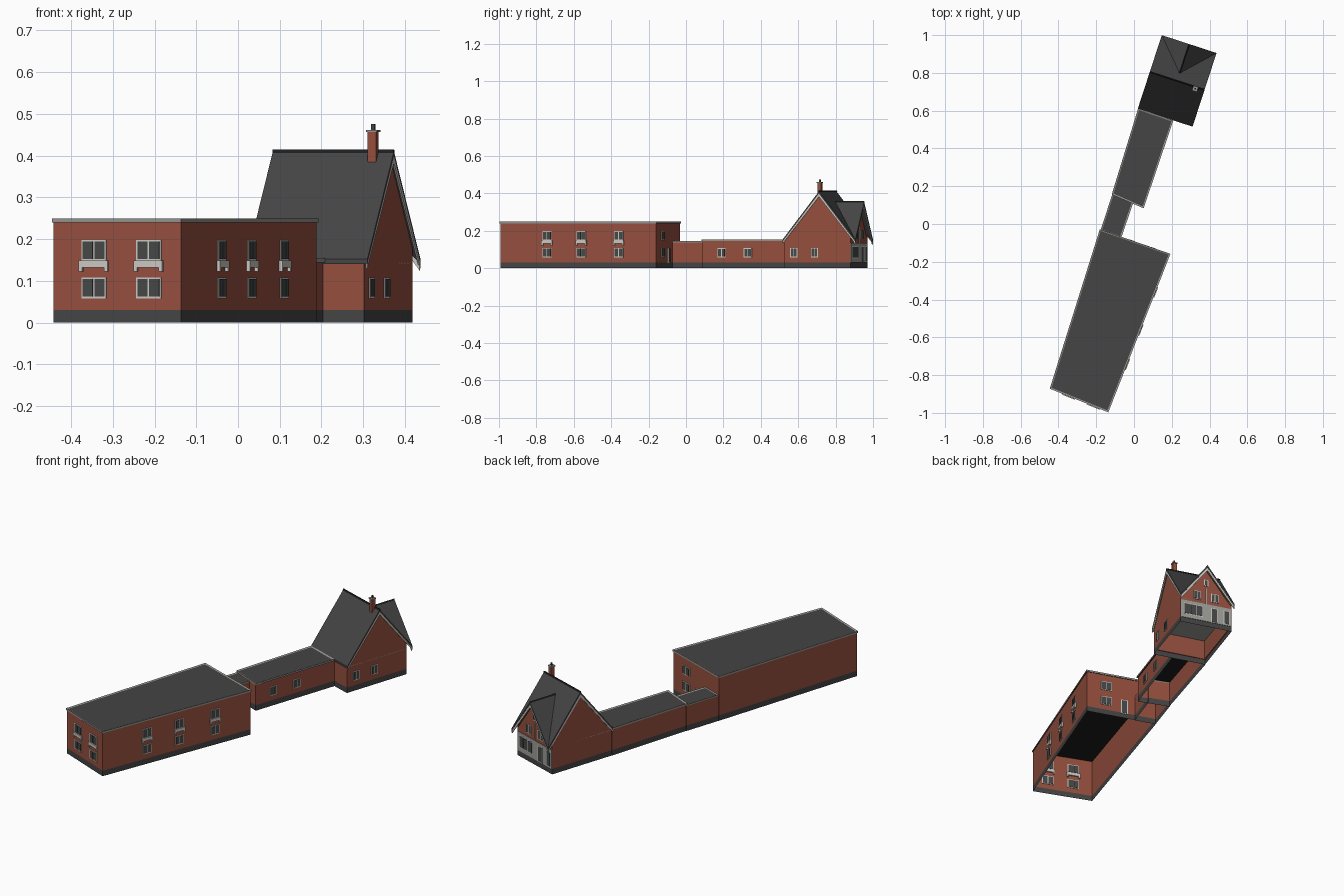
import bpy, bmesh, math
from mathutils import Vector, Matrix

if "Cube" in bpy.data.objects:
    bpy.data.objects.remove(bpy.data.objects["Cube"])


def material(name, r, g, b):
    m = bpy.data.materials.new(name)
    m.use_nodes = True
    m.diffuse_color = (r, g, b, 1)
    m.node_tree.nodes["Principled BSDF"].inputs["Base Color"].default_value = (r, g, b, 1)
    return m


BRICK = material("red brick", .30, .078, .048)
SLATE = material("slate grey", .058, .058, .058)
DARK = material("dark edge", .012, .012, .012)
TRIM = material("stone trim", .30, .29, .27)
WHITE = material("white paint", .60, .58, .54)
GLASS = material("dark glass", .06, .065, .065)
RENDER = material("grey render", .34, .34, .32)


def finish(name, bm, mats):
    mesh = bpy.data.meshes.new(name)
    bm.to_mesh(mesh)
    bm.free()
    ob = bpy.data.objects.new(name, mesh)
    for m in mats:
        mesh.materials.append(m)
    bpy.context.collection.objects.link(ob)
    return ob


def prism(name, pts, vec, mat):
    """Polygon pushed along a vector into a closed solid."""
    bm = bmesh.new()
    face = bm.faces.new([bm.verts.new(p) for p in pts])
    new = bmesh.ops.extrude_face_region(bm, geom=[face], use_keep_orig=True)["geom"]
    bmesh.ops.translate(bm, vec=vec, verts=[v for v in new if isinstance(v, bmesh.types.BMVert)])
    bmesh.ops.recalc_face_normals(bm, faces=bm.faces)
    return finish(name, bm, [mat])


def walls(name, plan, height, base=.03):
    """Open shell of walls with a dark plinth band."""
    bm = bmesh.new()
    rings = [[bm.verts.new((x, y, z)) for x, y in plan] for z in (0, base, height)]
    n = len(plan)
    for band in range(2 if height > base else 1):
        low, high = rings[band], rings[band + 1]
        for i in range(n):
            j = (i + 1) % n
            bm.faces.new((low[i], low[j], high[j], high[i])).material_index = band
    return finish(name, bm, [SLATE, BRICK])


def flat_roof(name, plan, top, thick=.01):
    """Flat roof with a raised stone rim and a dark underside."""
    bm = bmesh.new()
    deck = bm.faces.new([bm.verts.new((x, y, top)) for x, y in plan])
    under = bmesh.ops.extrude_face_region(bm, geom=[deck], use_keep_orig=True)["geom"]
    bmesh.ops.translate(bm, vec=(0, 0, -thick), verts=[v for v in under if isinstance(v, bmesh.types.BMVert)])
    bmesh.ops.recalc_face_normals(bm, faces=bm.faces)
    bmesh.ops.inset_region(bm, faces=[deck], thickness=.011, depth=-.003)
    bm.normal_update()
    for f in bm.faces:
        f.material_index = 2 if f.normal.z < -.5 else 1
    deck.material_index = 0
    return finish(name, bm, [SLATE, TRIM, DARK])


def plate(name, wall, along, z0, z1, width, depth, mat, shift=0):
    """Upright plate centred on a wall line; shift moves it along the wall."""
    p, q = (Vector((*c, 0)) for c in wall)
    d = (q - p).normalized()
    n = Vector((d.y, -d.x, 0))
    c = p + (q - p) * along + d * shift - n * depth / 2
    a, b = c - d * width / 2, c + d * width / 2
    up0, up1 = Vector((0, 0, z0)), Vector((0, 0, z1))
    return prism(name, [a + up0, b + up0, b + up1, a + up1], n * depth, mat)


def window(name, wall, along, z0, z1, width, panes=2):
    plate(name + "_frame", wall, along, z0, z1, width, .006, WHITE)
    step = (width - .004) / panes
    for k in range(panes):
        s = (k - (panes - 1) / 2) * step
        plate(name + "_pane", wall, along, z0 + .004, z1 - .004, step - .004, .009, GLASS, s)


def balcony(name, wall, along, width):
    plate(name + "_rail", wall, along, .132, .149, width, .016, WHITE)
    for s in (-1, 1):
        plate(name + "_bracket", wall, along, .122, .133, .009, .016, WHITE, s * (width / 2 - .0045))


# Long two-storey block
block = [(-.442, -.87), (-.137, -.992), (.188, -.16), (-.178, -.033)]
walls("block_walls", block, .243)
flat_roof("block_roof", [(-.446, -.872), (-.136, -.997), (.193, -.158), (-.181, -.028)], .249)
front, side, rear = (block[0], block[1]), (block[1], block[2]), (block[2], block[3])
for wall, spots, width in ((front, (.32, .75), .064), (side, (.30, .52, .76), .052)):
    for t in spots:
        window("block_upper_window", wall, t, .148, .198, width)
        window("block_lower_window", wall, t, .058, .108, width)
        balcony("block_balcony", wall, t, width + .01)
for z in (.058, .148):
    window("block_rear_window", rear, .28, z, z + .05, .06)
window("block_rear_door", rear, .54, .025, .108, .038, 1)

# Low link and middle wing
link = [(-.178, -.036), (-.068, -.074), (-.003, .115), (-.114, .16)]
walls("link_walls", link, .138)
flat_roof("link_roof", link, .145)
wing = [(-.114, .153), (.047, .088), (.203, .555), (.025, .615)]
walls("wing_walls", wing, .147)
flat_roof("wing_roof", [(-.118, .156), (.051, .083), (.208, .548), (.022, .612)], .154)
for t in (.22, .52):
    window("wing_window", (wing[1], wing[2]), t, .058, .107, .045)

# Gabled house, laid out on its own turned axes
TURN = Matrix.Translation((.02, .61, 0)) @ Matrix.Rotation(math.radians(-18.06), 4, "Z")


def at(u, v, z=0):
    return TURN @ Vector((u, v, z))


W, D, RIDGE, EAVE, MID = .305, .41, .41, .152, .1525
L, R, F, B = .005, .295, .005, .38
corners = [at(L, F), at(R, F), at(R, B), at(L, B)]
house = [(c.x, c.y) for c in corners]
walls("house_plinth", house, .0301, .03)
thin = at(.004, 0) - at(0, 0)
deep = at(0, .004) - at(0, 0)
prism("house_front_wall", [at(L, F, .03), at(R, F, .03), at(R, F, .148), at(L, F, .148)], deep, BRICK)
for name, u, push in (("left", L, thin), ("right", R, -thin)):
    prism("house_%s_wall" % name, [at(u, F, .03), at(u, F, .148), at(u, .205, .396),
                                   at(u, B, .175), at(u, B, .03)], push, BRICK)
prism("house_gable_wall", [at(R, B, .03), at(R, B, .15), at(MID, B, .342),
                           at(L, B, .15), at(L, B, .03)], -deep, BRICK)
prism("house_ceiling", [at(L, F, .14), at(R, F, .14), at(R, B, .14), at(L, B, .14)], (0, 0, .004), RENDER)

# Pitched roof with a full-width rear cross gable
down = Vector((0, 0, -.012))
peak, valley = .355, .248
prism("front_roof_slope", [at(0, 0, EAVE), at(W, 0, EAVE), at(W, .205, RIDGE), at(0, .205, RIDGE)], down, SLATE)
prism("rear_roof_slope", [at(0, .205, RIDGE), at(0, D, EAVE), at(MID, valley, peak),
                          at(W, D, EAVE), at(W, .205, RIDGE)], down, SLATE)
for u in (0, W):
    prism("cross_gable_slope", [at(MID, valley, peak), at(MID, D, peak), at(u, D, EAVE)], down, SLATE)
    prism("gable_bargeboard", [at(MID, D - .002, peak - .012), at(u, D - .002, EAVE - .012),
                               at(u, D - .002, EAVE - .028), at(MID, D - .002, peak - .03)], -deep, WHITE)
    push = thin if u == 0 else -thin
    for v in (0, D):
        prism("side_bargeboard", [at(u, .205, RIDGE - .012), at(u, v, EAVE - .012),
                                  at(u, v, EAVE - .022), at(u, .205, RIDGE - .028)], push, WHITE)
prism("ridge_tiles", [at(0, .2, RIDGE - .004), at(0, .21, RIDGE - .004), at(0, .207, RIDGE + .004),
                      at(0, .203, RIDGE + .004)], at(W, 0) - at(0, 0), DARK)
prism("cross_ridge_tiles", [at(MID - .005, valley, peak - .004), at(MID + .005, valley, peak - .004),
                            at(MID, valley, peak + .003)], at(0, D) - at(0, valley), DARK)


def block_on_house(name, u, v, half, z0, z1, mat):
    prism(name, [at(u + a * half, v + b * half, z0) for a, b in ((-1, -1), (1, -1), (1, 1), (-1, 1))],
          (0, 0, z1 - z0), mat)


# Chimney
block_on_house("chimney_stack", .256, .195, .0105, .37, .456, BRICK)
block_on_house("chimney_cap", .256, .195, .0135, .456, .461, TRIM)
block_on_house("chimney_pot", .256, .195, .004, .461, .475, SLATE)

# House openings
right, back = (house[1], house[2]), (house[2], house[3])
for t in (.15, .46):
    window("house_side_window", right, t, .058, .108, .04)
plate("rear_ground_floor", back, .5, .03, .135, .284, .005, RENDER)
window("rear_bay_window", back, .25, .052, .118, .11, 3)
window("rear_door", back, .66, .03, .118, .038, 1)
window("rear_side_light", back, .9, .035, .118, .035, 1)
for t in (.33, .67):
    window("gable_window", back, t, .155, .205, .042)
window("gable_top_window", back, .5, .245, .282, .024, 1)
plate("gable_post", back, .5, .135, .23, .006, .009, WHITE)
